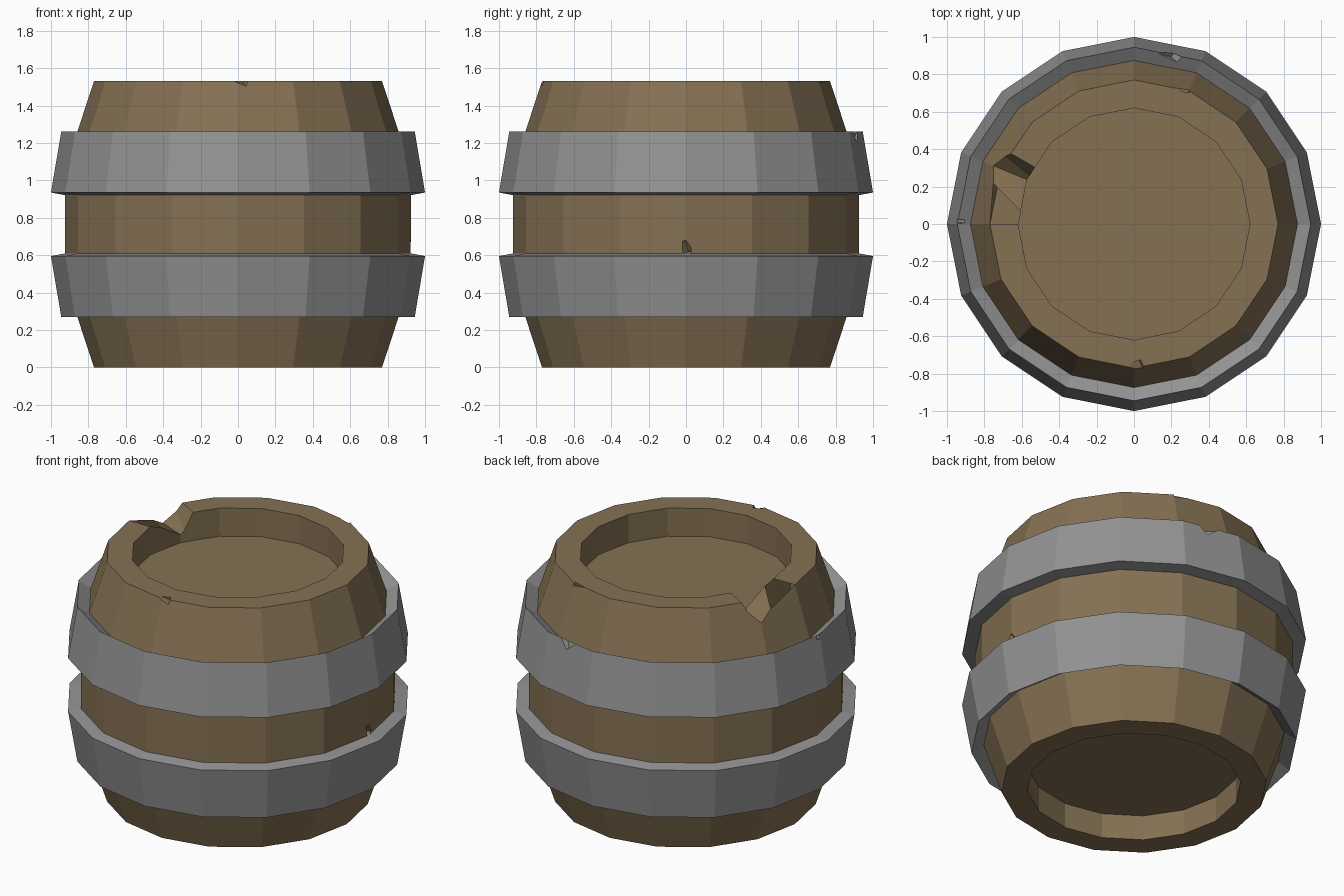
import bpy, bmesh, math
from mathutils import Matrix, Vector, Euler

if "Cube" in bpy.data.objects:
    bpy.data.objects.remove(bpy.data.objects["Cube"])

SIDES = 16


def material(name, rgb):
    m = bpy.data.materials.new(name)
    m.diffuse_color = (*rgb, 1)
    m.use_nodes = True
    m.node_tree.nodes["Principled BSDF"].inputs["Base Color"].default_value = m.diffuse_color
    return m


WOOD = material("brown wood", (0.235, 0.165, 0.087))
IRON = material("grey iron", (0.29, 0.29, 0.29))


def finish(bm, name, mat=None):
    bmesh.ops.recalc_face_normals(bm, faces=bm.faces[:])
    me = bpy.data.meshes.new(name)
    bm.to_mesh(me)
    bm.free()
    ob = bpy.data.objects.new(name, me)
    bpy.context.collection.objects.link(ob)
    if mat:
        me.materials.append(mat)
    return ob


def lathe(name, profile, mat, closed=False):
    """Faceted turning of (radius, z) points; open profiles get flat end caps."""
    bm = bmesh.new()
    rings = []
    for r, z in profile:
        rings.append([bm.verts.new((r * math.cos(a), r * math.sin(a), z))
                      for a in (2 * math.pi * i / SIDES for i in range(SIDES))])
    pairs = list(zip(rings, rings[1:]))
    if closed:
        pairs.append((rings[-1], rings[0]))
    else:
        bm.faces.new(rings[0])
        bm.faces.new(rings[-1])
    for a, b in pairs:
        for i in range(SIDES):
            j = (i + 1) % SIDES
            bm.faces.new((a[i], a[j], b[j], b[i]))
    return finish(bm, name, mat)


def add_chip(bm, pos, size, turn):
    rot = Euler([math.radians(t) for t in turn]).to_matrix().to_4x4()
    bmesh.ops.create_cube(bm, size=1, matrix=Matrix.Translation(pos) @ rot
                          @ Matrix.Diagonal((*size, 1)))


def cut(target, cutter):
    cutter.hide_render = True
    cutter.hide_viewport = True
    mod = target.modifiers.new("damage", 'BOOLEAN')
    mod.operation = 'DIFFERENCE'
    mod.solver = 'EXACT'
    mod.object = cutter


# Barrel body with recessed lid and base
body = lathe("barrel_body", [
    (0.62, 0.16), (0.62, 0), (0.77, 0), (0.925, 0.47),
    (0.925, 1.06), (0.77, 1.53), (0.62, 1.53), (0.62, 1.35)], WOOD)

# Two flared hoops, mirrored about mid height
hoop = [(0.945, 1.26), (1.0, 0.935), (0.91, 0.918), (0.865, 1.207)]
upper = lathe("upper_hoop", hoop, IRON, closed=True)
lathe("lower_hoop", [(r, 1.53 - z) for r, z in hoop], IRON, closed=True)

# Broken stave on the rim: radial wedge, steep on one side, sloping on the other
bm = bmesh.new()
section = [(150, 1.535), (157.5, 1.40), (180, 1.53), (180, 1.7), (150, 1.7)]
ends = []
for r in (0.54, 0.98):
    ends.append([bm.verts.new((r * math.cos(math.radians(a)),
                               r * math.sin(math.radians(a)), z)) for a, z in section])
inner, outer = ends
for i in range(5):
    j = (i + 1) % 5
    bm.faces.new((inner[i], inner[j], outer[j], outer[i]))
for e in ends:
    bm.faces.new(e)
bmesh.ops.triangulate(bm, faces=bm.faces[:])

# Small chips and nicks in the wood
add_chip(bm, (0.02, -0.765, 1.535), (0.06, 0.06, 0.04), (10, 20, 25))
add_chip(bm, (0.26, 0.73, 1.535), (0.08, 0.04, 0.03), (0, 10, -18))
add_chip(bm, (0.925, 0.0, 0.64), (0.03, 0.04, 0.07), (30, 0, 45))
cut(body, finish(bm, "wood_damage_cutter"))

# Chip and narrow split in the upper hoop
bm = bmesh.new()
add_chip(bm, (0.2, 0.915, 1.26), (0.09, 0.07, 0.07), (20, 40, -15))
add_chip(bm, (-0.92, 0.01, 1.26), (0.09, 0.02, 0.05), (15, 0, -8))
cut(upper, finish(bm, "hoop_damage_cutter"))
